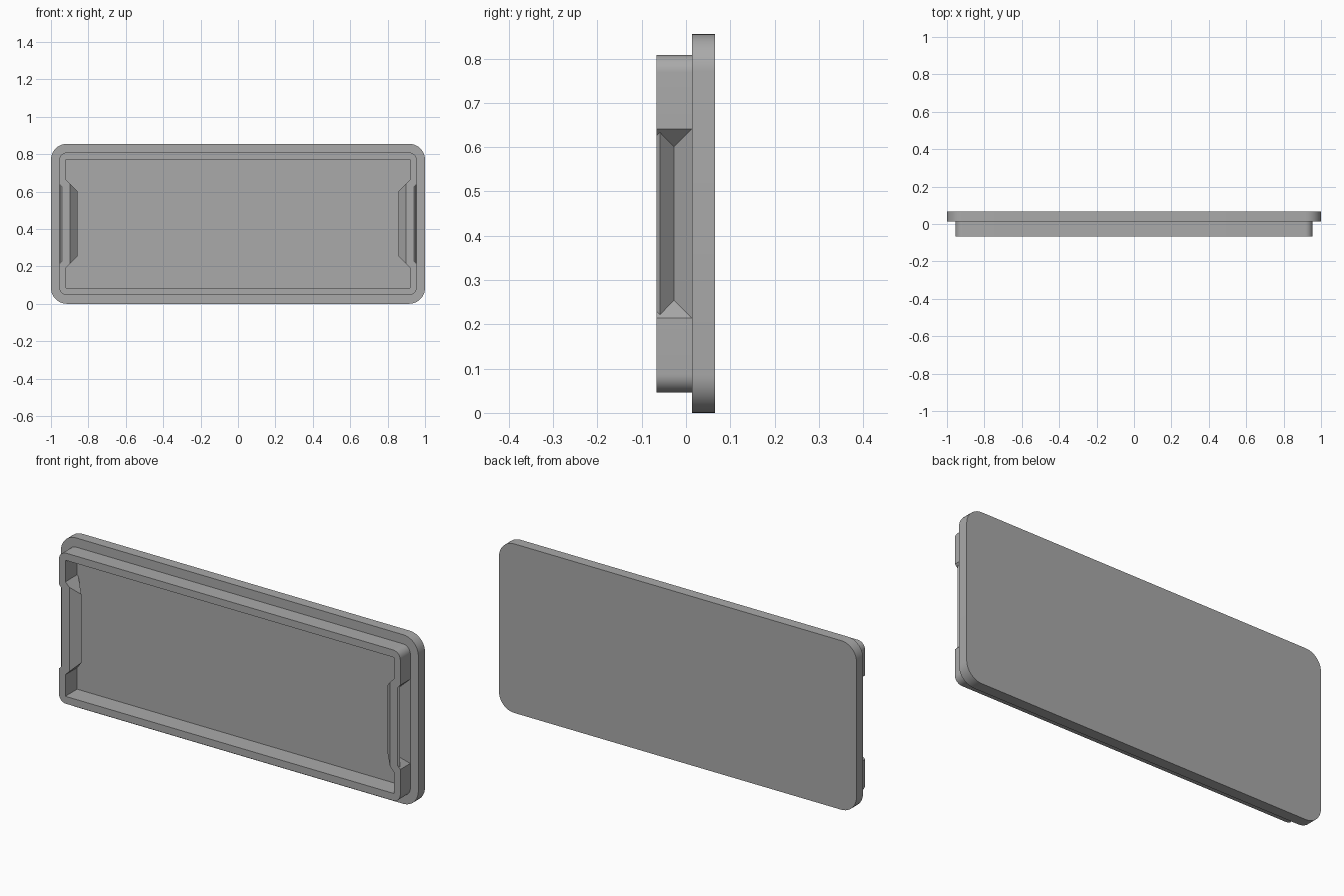
import bpy
import bmesh
import math

if "Cube" in bpy.data.objects:
    bpy.data.objects.remove(bpy.data.objects["Cube"], do_unlink=True)

MID_Z = 0.4275
FRONT, STEP, BACK, FLOOR = -0.067, 0.013, 0.066, 0.027

grey = bpy.data.materials.new("plain grey")
grey.use_nodes = True
colour = (0.4, 0.4, 0.4, 1)
grey.diffuse_color = colour
grey.node_tree.nodes["Principled BSDF"].inputs["Base Color"].default_value = colour


def finish(name, bm):
    bmesh.ops.recalc_face_normals(bm, faces=bm.faces)
    mesh = bpy.data.meshes.new(name)
    bm.to_mesh(mesh)
    bm.free()
    mesh.materials.append(grey)
    obj = bpy.data.objects.new(name, mesh)
    bpy.context.collection.objects.link(obj)
    return obj


def slab(name, half_x, half_z, radius, y0, y1, steps=10):
    """Upright slab with rounded corners, extruded along y."""
    bm = bmesh.new()
    ring = []
    for quarter, (sx, sz) in enumerate([(1, 1), (-1, 1), (-1, -1), (1, -1)]):
        cx, cz = sx * (half_x - radius), sz * (half_z - radius)
        for i in range(steps + 1 if radius else 1):
            a = (quarter + i / steps) * math.pi / 2
            ring.append(bm.verts.new((cx + radius * math.cos(a), y0,
                                      MID_Z + cz + radius * math.sin(a))))
    face = bm.faces.new(ring)
    new = bmesh.ops.extrude_face_region(bm, geom=[face])["geom"]
    moved = [v for v in new if isinstance(v, bmesh.types.BMVert)]
    bmesh.ops.translate(bm, verts=moved, vec=(0, y1 - y0, 0))
    return finish(name, bm)


def hipped_bar(name, side, profile, apex_x):
    """Vertical bar of an (x, y) profile whose ends slope at 45 degrees."""
    bm = bmesh.new()
    ends = []
    for s in (-1, 1):
        ends.append([bm.verts.new((side * x, y, MID_Z + s * (0.173 + x - apex_x)))
                     for x, y in profile])
        bm.faces.new(ends[-1])
    for i in range(len(profile)):
        j = (i + 1) % len(profile)
        bm.faces.new((ends[0][i], ends[0][j], ends[1][j], ends[1][i]))
    return finish(name, bm)


def combine(target, tool, operation):
    mod = target.modifiers.new(tool.name, "BOOLEAN")
    mod.object, mod.operation, mod.solver = tool, operation, "EXACT"
    bpy.context.view_layer.update()
    result = target.evaluated_get(bpy.context.evaluated_depsgraph_get())
    mesh = bpy.data.meshes.new_from_object(result)
    target.modifiers.clear()
    target.data = mesh
    bpy.data.objects.remove(tool, do_unlink=True)


# Cover plate with a raised rim and a hollow front
lid = slab("lid", 1.0, MID_Z, 0.085, STEP, BACK)
combine(lid, slab("rim", 0.955, 0.381, 0.04, FRONT, STEP + 0.02), "UNION")
combine(lid, slab("cavity", 0.919, 0.344, 0, FRONT - 0.1, FLOOR), "DIFFERENCE")

# Finger grips: inward ridge backing a V groove on each side
ridge = [(0.897, FRONT), (0.857, -0.028), (0.917, 0.032), (0.935, 0.032), (0.935, FRONT)]
groove = [(0.929, -0.078), (0.948, -0.059), (0.915, -0.027),
          (0.955, STEP), (0.98, STEP), (0.98, -0.078)]
for side in (-1, 1):
    combine(lid, hipped_bar("ridge", side, ridge, 0.857), "UNION")
    combine(lid, hipped_bar("groove", side, groove, 0.915), "DIFFERENCE")

# Smooth corners, crisp edges
bpy.ops.object.select_all(action="DESELECT")
lid.select_set(True)
bpy.context.view_layer.objects.active = lid
bpy.ops.object.shade_smooth_by_angle(angle=math.radians(30))
